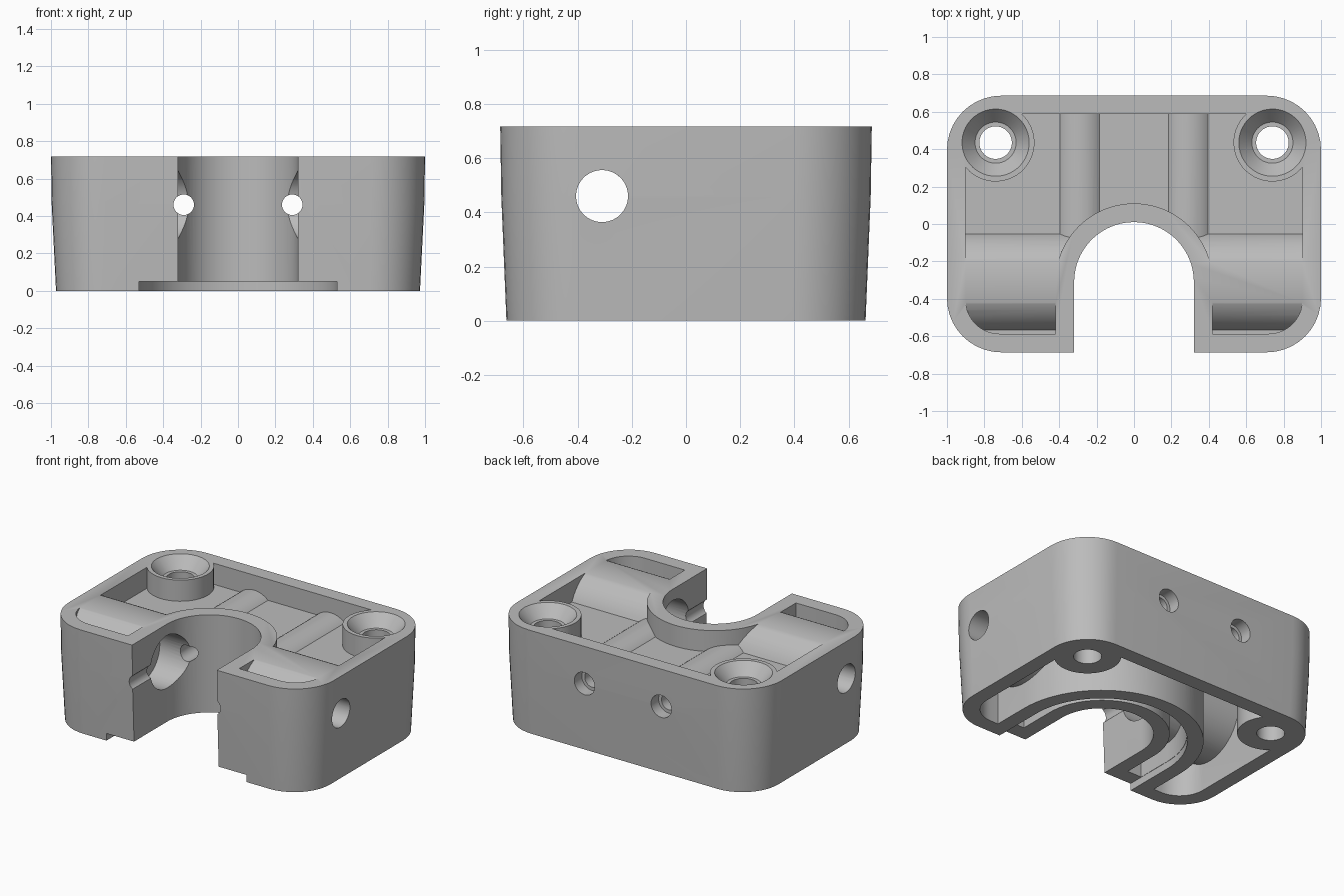
import bpy, bmesh, math
from mathutils import Matrix, Vector

default = bpy.data.objects.get("Cube")
if default:
    bpy.data.objects.remove(default, do_unlink=True)

HEIGHT = 0.717
MID = 0.46          # height of all the horizontal bores
BORE_Y = -0.31      # centre of the saddle and the cross bore
BOLT_X = 0.29
SCREW_X, SCREW_Y = 0.74, 0.435
FLOOR, CEILING = 0.573, 0.474   # the two faces of the thin web

grey = bpy.data.materials.new("plain_grey")
grey.use_nodes = True
grey.diffuse_color = (0.5, 0.5, 0.5, 1)
grey.node_tree.nodes["Principled BSDF"].inputs["Base Color"].default_value = (0.5, 0.5, 0.5, 1)


def make_object(name, bm):
    bmesh.ops.recalc_face_normals(bm, faces=bm.faces)
    mesh = bpy.data.meshes.new(name)
    bm.to_mesh(mesh)
    bm.free()
    mesh.materials.append(grey)
    obj = bpy.data.objects.new(name, mesh)
    bpy.context.collection.objects.link(obj)
    return obj


def loft(name, sections):
    """Solid through a stack of (outline, z) sections."""
    bm = bmesh.new()
    rings = [[bm.verts.new((x, y, z)) for x, y in outline] for outline, z in sections]
    for low, high in zip(rings, rings[1:]):
        n = len(low)
        for i in range(n):
            j = (i + 1) % n
            bm.faces.new((low[i], low[j], high[j], high[i]))
    bm.faces.new(rings[0])
    bm.faces.new(rings[-1])
    return make_object(name, bm)


def rounded_rect(half_x, half_y, radius, steps=10):
    points = []
    for k, (sx, sy) in enumerate(((1, 1), (-1, 1), (-1, -1), (1, -1))):
        for i in range(steps + 1):
            a = (k + i / steps) * math.pi / 2
            points.append((sx * (half_x - radius) + radius * math.cos(a),
                           sy * (half_y - radius) + radius * math.sin(a)))
    return points


def u_prism(name, radius, z0, z1, end=-1.0, steps=40):
    """Arch-shaped solid open toward the front."""
    arc = [(radius * math.cos(math.pi * i / steps),
            BORE_Y + radius * math.sin(math.pi * i / steps)) for i in range(steps + 1)]
    outline = arc + [(-radius, end), (radius, end)]
    return loft(name, [(outline, z0), (outline, z1)])


def rod(name, start, finish, r1, r2=None):
    """Round bar; the small spin keeps its corners off the block's edges."""
    start, finish = Vector(start), Vector(finish)
    axis = finish - start
    bm = bmesh.new()
    bmesh.ops.create_cone(bm, cap_ends=True, segments=48, radius1=r1,
                          radius2=r1 if r2 is None else r2, depth=axis.length)
    turn = axis.to_track_quat("Z", "Y").to_matrix().to_4x4() @ Matrix.Rotation(0.041, 4, "Z")
    bmesh.ops.transform(bm, matrix=turn, verts=bm.verts)
    bmesh.ops.translate(bm, vec=(start + finish) / 2, verts=bm.verts)
    return make_object(name, bm)


def cut(target, tool):
    tool.hide_render = True
    mod = target.modifiers.new("cut", "BOOLEAN")
    mod.operation = "DIFFERENCE"
    mod.solver = "EXACT"
    mod.object = tool
    bpy.context.view_layer.objects.active = target
    bpy.ops.object.modifier_apply(modifier=mod.name)
    bpy.data.objects.remove(tool, do_unlink=True)


def keep_walls(cutter):
    """Leave material around the bores and screw bosses."""
    cut(cutter, rod("cross_sleeve", (-1.2, BORE_Y, MID), (1.2, BORE_Y, MID), 0.28))
    for side in (-1, 1):
        x = side * BOLT_X
        cut(cutter, rod("bolt_sleeve", (x, BORE_Y, MID), (x, 1, MID), 0.155))
        x = side * SCREW_X
        cut(cutter, rod("screw_boss", (x, SCREW_Y, -1), (x, SCREW_Y, 1.5), 0.208))


# Outer block, drafted below the middle
body = loft("clamp_block", [
    (rounded_rect(0.973, 0.663, 0.27), 0),
    (rounded_rect(0.996, 0.682, 0.285), MID),
    (rounded_rect(1.0, 0.686, 0.29), HEIGHT)])

for side in (-1, 1):
    # Bolt holes from back to front, counterbored at the back
    x = side * BOLT_X
    cut(body, rod("bolt_hole", (x, -0.75, MID), (x, 0.75, MID), 0.055))
    cut(body, rod("bolt_counterbore", (x, 0.6, MID), (x, 0.75, MID), 0.077))
    # Countersunk screw holes
    x = side * SCREW_X
    cut(body, rod("screw_hole", (x, SCREW_Y, -0.1), (x, SCREW_Y, 0.8), 0.087))
    cut(body, rod("countersink", (x, SCREW_Y, 0.637), (x, SCREW_Y, 0.737), 0.11, 0.197))

# Cross bore, wide near the slot and narrow at the outer walls
cut(body, rod("cross_bore", (-1.1, BORE_Y, MID), (1.1, BORE_Y, MID), 0.096))
cut(body, rod("wide_bore", (-0.5, BORE_Y, MID), (0.5, BORE_Y, MID), 0.18))

# Saddle slot and the shallow step under it
cut(body, u_prism("saddle_slot", 0.32, -0.5, 1.2))
cut(body, u_prism("bottom_step", 0.53, -0.3, 0.05))

# Top recess and the two front pockets
outline = rounded_rect(0.9, 0.587, 0.18)
top_recess = loft("top_recess", [(outline, FLOOR), (outline, 0.9)])
cut(top_recess, u_prism("top_saddle_wall", 0.42, 0.3, 1.1))
keep_walls(top_recess)
cut(body, top_recess)

# Underside cavity outside the arched rib
outline = rounded_rect(0.87, 0.56, 0.18)
under_cavity = loft("under_cavity", [(outline, -0.2), (outline, CEILING)])
cut(under_cavity, u_prism("arched_rib", 0.63, -0.4, 0.8))
keep_walls(under_cavity)
cut(body, under_cavity)

# Arched groove between the rib and the saddle wall
groove = u_prism("arched_groove", 0.528, -0.2, CEILING, end=-0.56)
cut(groove, u_prism("lower_saddle_wall", 0.42, -0.4, 0.8))
keep_walls(groove)
cut(body, groove)

bpy.ops.object.select_all(action="DESELECT")
body.select_set(True)
bpy.context.view_layer.objects.active = body
bpy.ops.object.shade_smooth_by_angle(angle=math.radians(30))
